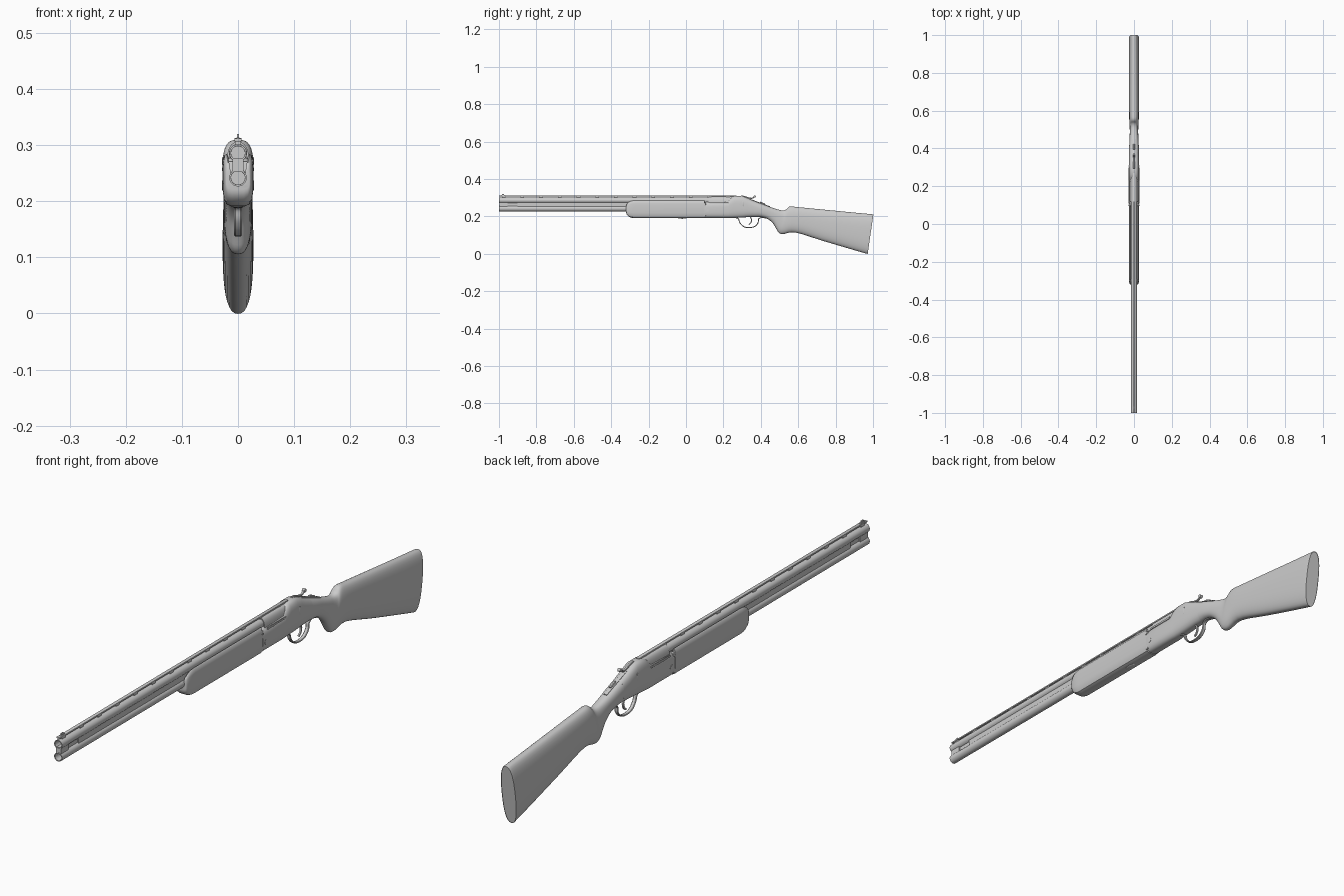
import bpy, bmesh, math
from mathutils import Vector

if "Cube" in bpy.data.objects:
    bpy.data.objects.remove(bpy.data.objects["Cube"])


def finish(name, bm, angle=35):
    bmesh.ops.recalc_face_normals(bm, faces=bm.faces)
    me = bpy.data.meshes.new(name)
    bm.to_mesh(me)
    bm.free()
    ob = bpy.data.objects.new(name, me)
    bpy.context.collection.objects.link(ob)
    bpy.ops.object.select_all(action='DESELECT')
    ob.select_set(True)
    bpy.context.view_layer.objects.active = ob
    bpy.ops.object.shade_smooth_by_angle(angle=math.radians(angle))
    return ob


def loft(name, rings, closed=False, angle=35):
    """Skin a list of point rings; cap the ends unless it closes on itself."""
    bm = bmesh.new()
    vs = [[bm.verts.new(p) for p in r] for r in rings]
    n = len(vs[0])
    pairs = list(zip(vs, vs[1:])) + ([(vs[-1], vs[0])] if closed else [])
    for a, b in pairs:
        for i in range(n):
            j = (i + 1) % n
            bm.faces.new((a[i], a[j], b[j], b[i]))
    if not closed:
        bm.faces.new(vs[0])
        bm.faces.new(vs[-1])
    return finish(name, bm, angle)


def spline(pts, steps=5):
    """Catmull-Rom through tuples of any size."""
    out = []
    for i in range(len(pts) - 1):
        p = [pts[max(0, min(len(pts) - 1, i + k))] for k in (-1, 0, 1, 2)]
        for s in range(steps):
            t = s / steps
            out.append(tuple(b + 0.5 * t * (c - a + t * (2*a - 5*b + 4*c - d + t * (3*(b - c) + d - a)))
                             for a, b, c, d in zip(*p)))
    return out + [pts[-1]]


def oval(yt, zt, yb, zb, hw, n=2.5, count=36):
    """Superellipse section between a top and a bottom point."""
    ring = []
    for i in range(count):
        a = 2 * math.pi * i / count
        c, s = math.cos(a), math.sin(a)
        x = math.copysign(abs(c) ** (2 / n), c) * hw
        t = (math.copysign(abs(s) ** (2 / n), s) + 1) / 2
        ring.append((x, yb + (yt - yb) * t, zb + (zt - zb) * t))
    return ring


def box(name, x, y0, y1, z0, z1, bevel=0.0, cx=0.0):
    bm = bmesh.new()
    bmesh.ops.create_cube(bm, size=1)
    for v in bm.verts:
        v.co = (cx + v.co.x * 2 * x, (y0 + y1) / 2 + v.co.y * (y1 - y0), (z0 + z1) / 2 + v.co.z * (z1 - z0))
    if bevel:
        bmesh.ops.bevel(bm, geom=bm.edges[:], offset=bevel, segments=2, profile=0.5, affect='EDGES')
    return finish(name, bm)


def strap(name, pts, width, thick):
    """Flat strip following a path in the y-z plane."""
    path = [Vector((0, y, z)) for y, z in spline(pts)]
    rings = []
    for i, p in enumerate(path):
        t = (path[min(i + 1, len(path) - 1)] - path[max(i - 1, 0)]).normalized()
        nrm = Vector((0, -t.z, t.y)) * thick / 2
        w = Vector((width / 2, 0, 0))
        rings.append([p + w * a + nrm * b for a, b in
                      ((1, .4), (.7, 1), (-.7, 1), (-1, .4), (-1, -.4), (-.7, -1), (.7, -1), (1, -.4))])
    return loft(name, rings)


def pin(name, center, r, half):
    """Cylinder along x."""
    rings = [[(center[0] + dx, center[1] + rr * math.cos(a), center[2] + rr * math.sin(a))
              for a in (2 * math.pi * k / 20 for k in range(20))]
             for dx, rr in ((-half, r * .85), (-half * .9, r), (half * .9, r), (half, r * .85))]
    return loft(name, rings)


# Barrels: hollow tubes
for name, zc in (("upper_barrel", 0.286), ("lower_barrel", 0.242)):
    prof = ((-1, .0125), (-1, .0155), (-.94, .0155), (-.3, .0155), (.25, .0165), (.25, .0125), (-.85, .0122))
    loft(name, [[(r * math.cos(a), y, zc + r * math.sin(a))
                 for a in (2 * math.pi * k / 32 for k in range(32))] for y, r in prof], closed=True)
    # Solid plug deep in the bore
    loft(name + "_plug", [[(.0126 * math.cos(a), y, zc + .0126 * math.sin(a))
                           for a in (2 * math.pi * k / 20 for k in range(20))] for y in (-.8, .24)])

# Joining ribs between the barrels, with a slot near the muzzle
for y0, y1 in ((-.998, -.955), (-.90, .24)):
    box("side_rib", .0095, y0, y1, .252, .276)
box("side_rib_web", .005, -.96, -.89, .252, .276)

# Ventilated top rib on posts
box("top_rib", .0065, -1, .27, .3065, .312, .001)
for i in range(13):
    y = -.985 + i * .1
    box("rib_post", .005, y, y + .02, .298, .308)
# Front bead
box("bead_base", .003, -.99, -.965, .311, .314, .001)
box("front_bead", .0018, -.985, -.972, .312, .32, .0008)

# Fore-end: U-shaped wood with a rounded nose
half = [(.010, .228), (.0175, .243), (.0175, .281), (.0205, .285), (.0245, .281), (.0268, .268),
        (.0275, .245), (.0272, .220), (.0255, .205), (.021, .195), (.012, .191)]
section = half + [(-x, z) for x, z in reversed(half)]
rings = []
for i in range(9):
    a = math.pi / 2 * i / 8
    kz, kx = .35 + .65 * math.sin(a), .76 + .24 * math.sin(a)
    rings.append([(x * kx, -.32 + .045 * (1 - math.cos(a)), .238 + (z - .238) * kz) for x, z in section])
rings += [[(x, y, z) for x, z in section] for y in (-.1, .098)]
loft("fore_end", rings, angle=40)

# Fore-end latch underneath
bm = bmesh.new()
bmesh.ops.create_uvsphere(bm, u_segments=20, v_segments=8, radius=1)
for v in bm.verts:
    v.co = (v.co.x * .009, v.co.y * .024 - .02, .190 + v.co.z * .0025)
finish("fore_end_latch", bm)

# Breech block around the barrel ends
loft("breech_block", [oval(y, .3055, y, .215, .0205, 2.6) for y in (.12, .255)])

# Receiver: low side walls, then a full-height breech sloping to the tang
recv = [(.1, .272, .192, .0268), (.11, .28, .191, .0275), (.225, .283, .191, .0278), (.24, .300, .191, .0278),
        (.26, .3095, .192, .0278), (.30, .3095, .194, .0278), (.325, .300, .196, .0274),
        (.35, .289, .197, .027), (.382, .276, .1975, .0265)]
loft("receiver", [oval(y, zt, y, zb, w, 3 if y < .31 else 2.5 + (.382 - y) * 6) for y, zt, zb, w in recv])
box("joint_band", .0262, .094, .106, .2, .272, .003)
box("receiver_shoulder", .0285, .302, .310, .252, .280, .003)
for s in (-1, 1):
    pin("hinge_pin", (s * .027, .118, .228), .009, .0015)
    pin("side_screw", (s * .027, .10, .262), .004, .0015)
    box("side_wall_rail", .0015, .125, .23, .268, .275, .0007, s * .0265)

# Stock with pistol grip, comb and butt
stock = [(.38, .2768, .38, .1975, .0265), (.42, .262, .405, .196, .0255), (.46, .247, .435, .187, .0235),
         (.495, .236, .463, .165, .0225), (.518, .232, .482, .135, .0225), (.535, .237, .497, .112, .023),
         (.555, .253, .52, .1055, .0245), (.60, .2495, .585, .114, .026), (.75, .235, .73, .070, .027),
         (.90, .2205, .875, .027, .0275), (.992, .2118, .962, .002, .0272), (1.0, .209, .97, 0, .0262)]
loft("stock", [oval(*s, n=2.5) for s in spline(stock, 4)], angle=40)

# Top lever with raised thumb piece
pin_base = [(.295, .309), (.315, .306), (.335, .299), (.352, .297), (.364, .304), (.370, .309)]
strap("top_lever", pin_base, .009, .006)
pin("lever_thumb_piece", (0, .368, .307), .006, .006)
# Tang and safety slide
strap("tang", [(.33, .297), (.38, .2775), (.42, .263), (.45, .2515)], .014, .004)
strap("safety_slide", [(.395, .276), (.408, .272), (.422, .2655)], .008, .006)

# Trigger guard and trigger
strap("trigger_guard", [(.262, .194), (.280, .187), (.288, .166), (.308, .146), (.338, .140),
                        (.368, .147), (.385, .166), (.388, .186), (.405, .195), (.43, .190)], .014, .005)
strap("trigger", [(.340, .205), (.350, .185), (.347, .168), (.336, .157)], .008, .006)
